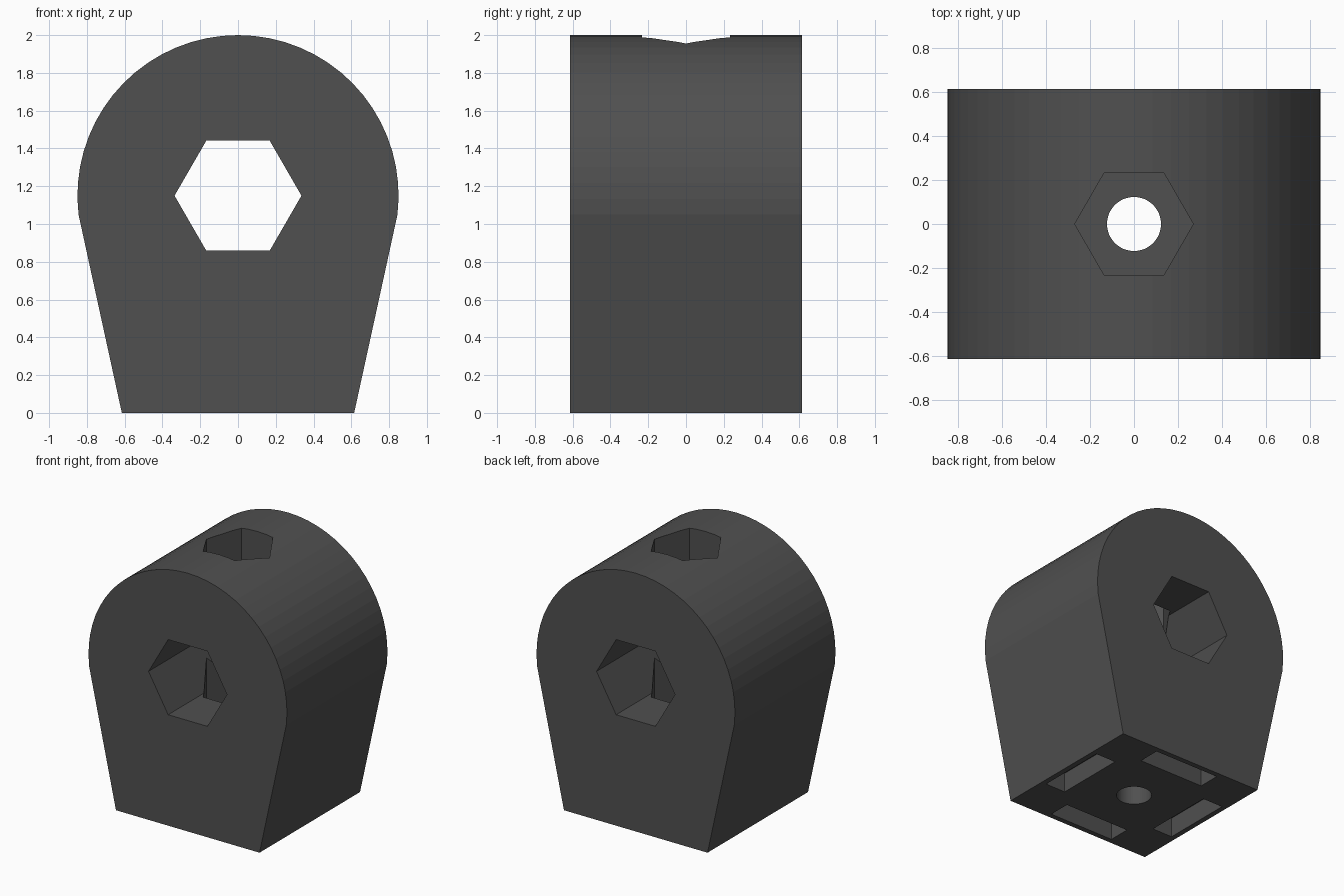
import bpy
import bmesh
from math import sin, cos, pi, radians

if "Cube" in bpy.data.objects:
    bpy.data.objects.remove(bpy.data.objects["Cube"])

HALF = 0.615            # half depth of the block and half width of its base
CENTRE_Z, RADIUS = 1.15, 0.85


def prism(name, points, lo, hi, axis):
    """Extrude a closed 2D profile from lo to hi along 'Y' (x,z) or 'Z' (x,y)."""
    bm = bmesh.new()
    place = (lambda p, d: (p[0], d, p[1])) if axis == 'Y' else (lambda p, d: (p[0], p[1], d))
    face = bm.faces.new([bm.verts.new(place(p, lo)) for p in points])
    out = bmesh.ops.extrude_face_region(bm, geom=[face])
    move = (0, hi - lo, 0) if axis == 'Y' else (0, 0, hi - lo)
    bmesh.ops.translate(bm, vec=move, verts=[v for v in out['geom'] if isinstance(v, bmesh.types.BMVert)])
    bmesh.ops.recalc_face_normals(bm, faces=bm.faces)
    mesh = bpy.data.meshes.new(name)
    bm.to_mesh(mesh)
    bm.free()
    obj = bpy.data.objects.new(name, mesh)
    bpy.context.collection.objects.link(obj)
    return obj


def ring(n, r, cy=0.0):
    return [(r * cos(2 * pi * i / n), cy + r * sin(2 * pi * i / n)) for i in range(n)]


def box(x0, x1, y0, y1):
    return [(x0, y0), (x1, y0), (x1, y1), (x0, y1)]


# Rounded block: tapered base under a broad arch
start, steps = -6.8, 34
arch = []
for i in range(steps + 1):
    a = radians(start + (180 - 2 * start) * i / steps)
    arch.append((RADIUS * cos(a), CENTRE_Z + RADIUS * sin(a)))
block = prism("rounded_block", [(-HALF, 0), (HALF, 0)] + arch, -HALF, HALF, 'Y')

# Cutters: cross bore, vertical socket, screw hole and four base slots
cutters = [
    prism("cross_bore_cutter", ring(6, 0.336, CENTRE_Z), -1, 1, 'Y'),
    prism("socket_cutter", ring(6, 0.27), 0.4, 2.2, 'Z'),
    prism("screw_hole_cutter", ring(48, 0.123), -0.2, 0.6, 'Z'),
]
for s in (-1, 1):
    lo, hi = sorted((s * 0.405, s * 0.575))
    cutters.append(prism("side_slot_cutter", box(lo, hi, -0.275, 0.275), -0.1, 0.15, 'Z'))
    cutters.append(prism("end_slot_cutter", box(-0.275, 0.275, lo, hi), -0.1, 0.15, 'Z'))

for cutter in cutters:
    cutter.hide_render = True
    mod = block.modifiers.new(cutter.name, 'BOOLEAN')
    mod.operation = 'DIFFERENCE'
    mod.solver = 'EXACT'
    mod.object = cutter

# Bake the cuts and drop the cutters
depsgraph = bpy.context.evaluated_depsgraph_get()
baked = bpy.data.meshes.new_from_object(block.evaluated_get(depsgraph))
block.modifiers.clear()
block.data = baked
for cutter in cutters:
    bpy.data.objects.remove(cutter)

# Dark plastic
mat = bpy.data.materials.new("dark_plastic")
mat.diffuse_color = (0.08, 0.08, 0.08, 1)
mat.use_nodes = True
mat.node_tree.nodes["Principled BSDF"].inputs["Base Color"].default_value = mat.diffuse_color
block.data.materials.clear()
block.data.materials.append(mat)
